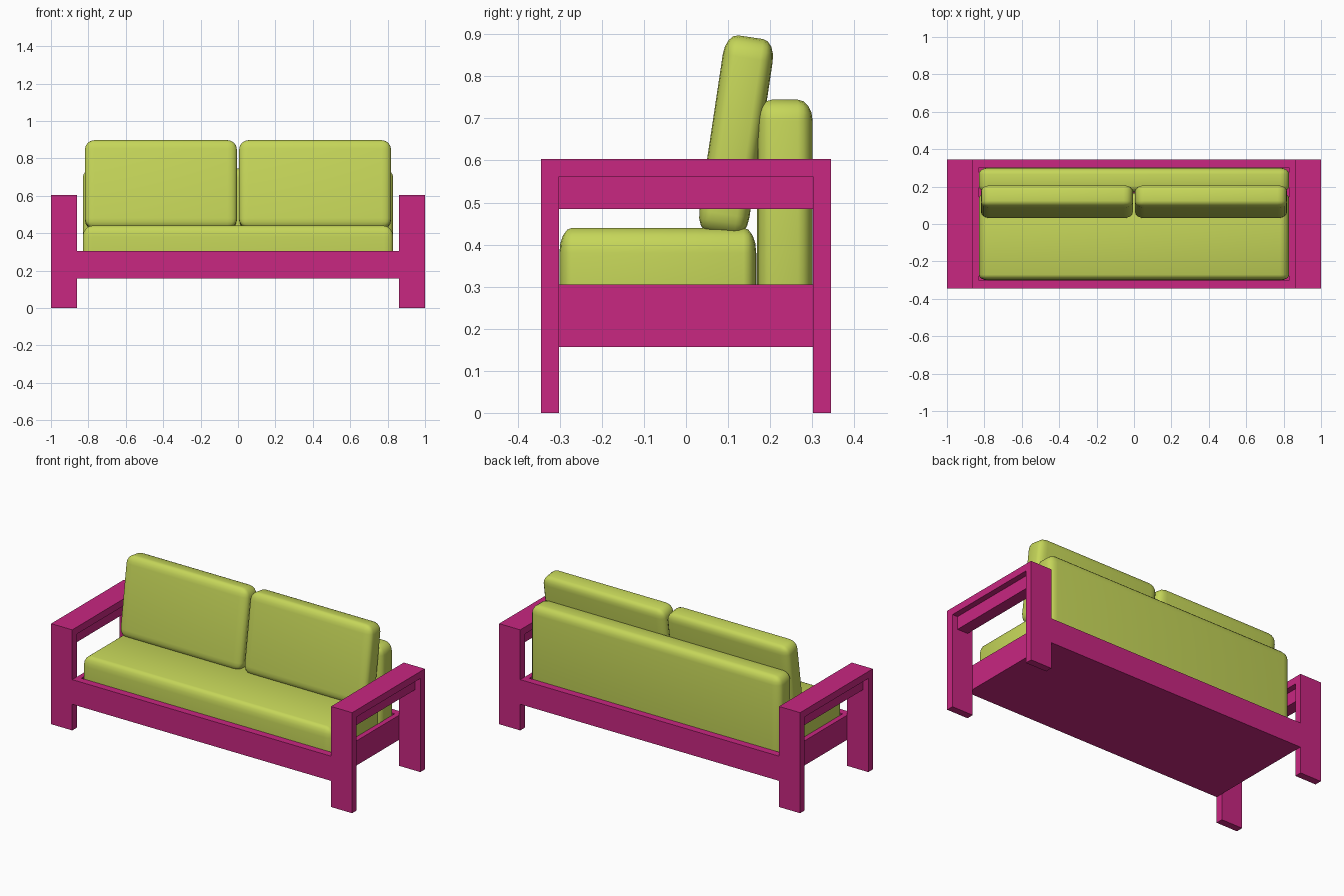
import bpy, bmesh, math
from mathutils import Vector

if "Cube" in bpy.data.objects:
    bpy.data.objects.remove(bpy.data.objects["Cube"])


def material(name, color):
    m = bpy.data.materials.new(name)
    m.diffuse_color = color
    m.use_nodes = True
    m.node_tree.nodes["Principled BSDF"].inputs["Base Color"].default_value = m.diffuse_color
    return m


WOOD = material("painted_wood", (0.58, 0.02, 0.22, 1))
CLOTH = material("fabric", (0.56, 0.67, 0.10, 1))


def make_object(name, bm, mat):
    me = bpy.data.meshes.new(name)
    bm.to_mesh(me)
    bm.free()
    ob = bpy.data.objects.new(name, me)
    bpy.context.collection.objects.link(ob)
    me.materials.append(mat)
    return ob


def box(name, x, y, z):
    """Sharp board given by its (min, max) range on each axis."""
    bm = bmesh.new()
    bmesh.ops.create_cube(bm, size=1)
    lo, hi = (Vector(v) for v in zip(x, y, z))
    for v in bm.verts:
        v.co = (lo + hi) / 2 + v.co * (hi - lo)
    return make_object(name, bm, WOOD)


def cushion(name, center, size, radii, tilt=0):
    """Soft block with a separate rounding radius on each axis."""
    bm = bmesh.new()
    bmesh.ops.create_cube(bm, size=1)
    for v in bm.verts:
        v.co = Vector(c * s / r for c, s, r in zip(v.co, size, radii))
    bmesh.ops.bevel(bm, geom=bm.edges[:], offset=1, segments=4, profile=0.5,
                    affect='EDGES', clamp_overlap=True)
    for v in bm.verts:
        v.co = Vector(c * r for c, r in zip(v.co, radii))
    for f in bm.faces:
        f.smooth = True
    ob = make_object(name, bm, CLOTH)
    ob.location = center
    ob.rotation_euler.x = -tilt
    return ob


# Seat frame: front and back rails, with a closed bottom panel
for name, s in (("front", -1), ("back", 1)):
    box(name + "_rail", (-0.86, 0.86), sorted((s * 0.302, s * 0.345)), (0.157, 0.305))
box("bottom_panel", (-0.83, 0.83), (-0.302, 0.302), (0.157, 0.19))

# Arm frames on both sides
for side, s in (("left", -1), ("right", 1)):
    def span(a, b):
        return sorted((s * a, s * b))
    box(side + "_side_rail", span(0.83, 0.86), (-0.302, 0.302), (0.157, 0.305))
    box(side + "_front_leg", span(0.86, 1), (-0.345, -0.302), (0, 0.562))
    box(side + "_back_leg", span(0.86, 1), (0.302, 0.345), (0, 0.562))
    box(side + "_armrest", span(0.86, 1), (-0.345, 0.345), (0.562, 0.604))
    box(side + "_arm_support", span(0.895, 0.965), (-0.302, 0.302), (0.485, 0.562))

# Cushions
cushion("seat_cushion", (0, -0.067, 0.315), (1.66, 0.468, 0.25), (0.05, 0.03, 0.06))
cushion("back_cushion", (0, 0.235, 0.467), (1.66, 0.132, 0.555), (0.05, 0.035, 0.05))
for side, s in (("left", -1), ("right", 1)):
    cushion(side + "_pillow", (s * 0.412, 0.119, 0.658), (0.812, 0.12, 0.475),
            (0.05, 0.03, 0.05), math.radians(8.5))
